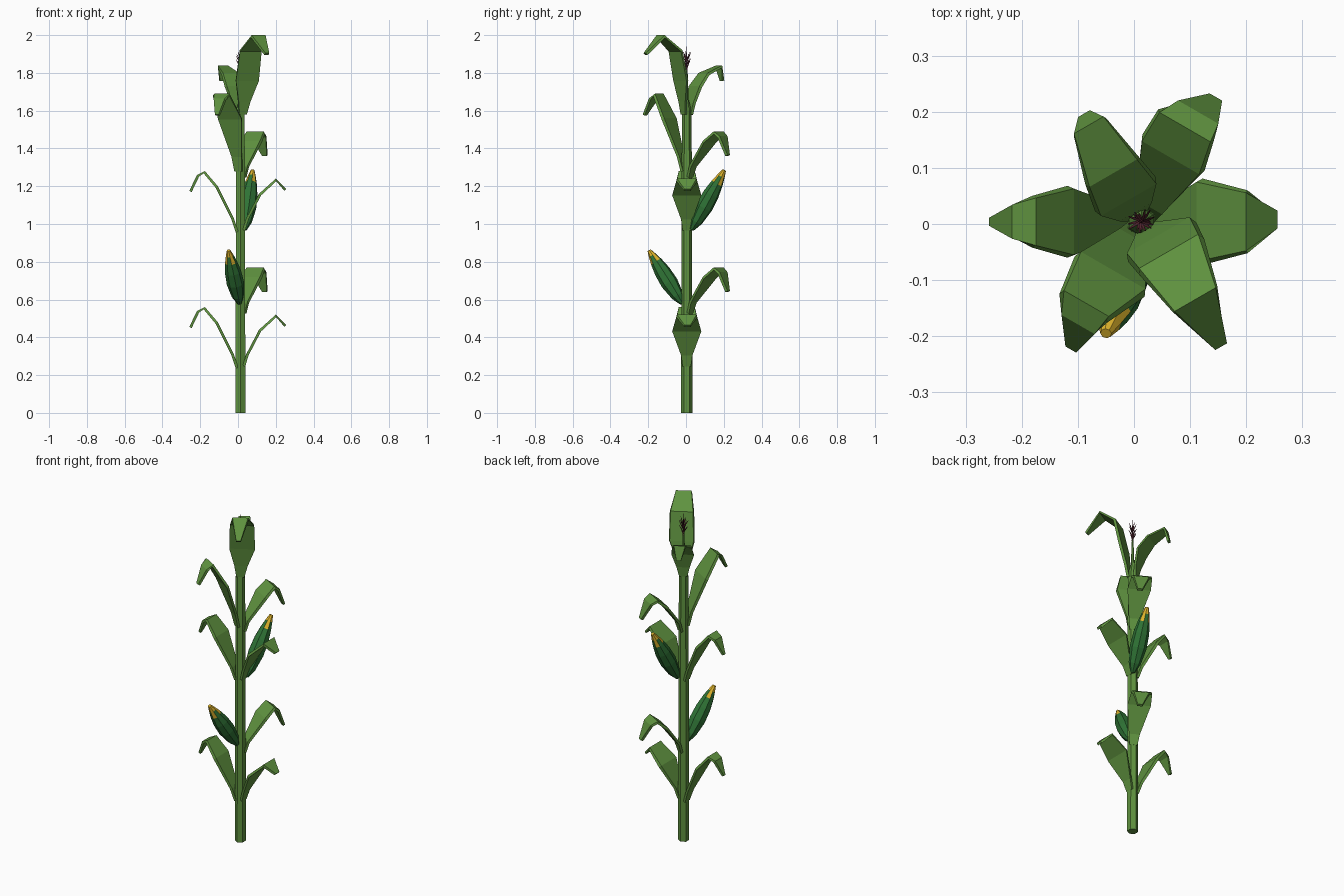
import bpy, bmesh, math, random
from mathutils import Vector, Matrix

cube = bpy.data.objects.get("Cube")
if cube:
    bpy.data.objects.remove(cube, do_unlink=True)

CX, CY = 0.013, 0.004   # stalk axis


def material(name, color):
    m = bpy.data.materials.new(name)
    m.diffuse_color = (*color, 1)
    m.use_nodes = True
    m.node_tree.nodes["Principled BSDF"].inputs["Base Color"].default_value = (*color, 1)
    return m


LEAF = material("leaf green", (0.115, 0.29, 0.05))
HUSK = material("husk green", (0.028, 0.17, 0.036))
SILK = material("silk yellow", (0.72, 0.45, 0.025))
TASSEL = material("tassel maroon", (0.095, 0.02, 0.03))


def make(name, bm, mats):
    bmesh.ops.recalc_face_normals(bm, faces=bm.faces)
    mesh = bpy.data.meshes.new(name)
    bm.to_mesh(mesh)
    bm.free()
    for m in mats:
        mesh.materials.append(m)
    ob = bpy.data.objects.new(name, mesh)
    bpy.context.collection.objects.link(ob)
    return ob


def loft(bm, rings):
    """Skin a row of equal rings and cap both ends."""
    loops = [[bm.verts.new(p) for p in ring] for ring in rings]
    n = len(loops[0])
    for a, b in zip(loops, loops[1:]):
        for i in range(n):
            j = (i + 1) % n
            bm.faces.new((a[i], a[j], b[j], b[i]))
    bm.faces.new(loops[0])
    bm.faces.new(loops[-1])


def turned(bm, profile, sides, matrix):
    """Round part from (height, radius) pairs along local z."""
    rings = []
    for z, r in profile:
        angles = [math.tau * (i + 0.5) / sides for i in range(sides)]
        rings.append([matrix @ Vector((r * math.cos(a), r * math.sin(a), z)) for a in angles])
    loft(bm, rings)


def aim(start, end):
    d = Vector(end) - Vector(start)
    return Matrix.Translation(start) @ d.to_track_quat('Z', 'Y').to_matrix().to_4x4(), d.length


def leaf(name, angle, path, lift=0, thick=0.014):
    """Folded blade: path holds (reach, height, half width, sideways shift)."""
    turn = Matrix.Translation((CX, CY, lift)) @ Matrix.Rotation(math.radians(angle), 4, 'Z')
    bm, rings = bmesh.new(), []
    for i, (r, z, w, shift) in enumerate(path):
        a, b = path[max(i - 1, 0)], path[min(i + 1, len(path) - 1)]
        tangent = Vector((b[0] - a[0], 0, b[1] - a[1])).normalized()
        down = Vector((tangent.z, 0, -tangent.x)) * thick
        top = Vector((r, shift, z))
        side, inner = Vector((0, w, 0)), Vector((0, w * 0.92, 0))
        rings.append([turn @ p for p in (top - inner, top + inner,
                                         top + down + side, top + down - side)])
    loft(bm, rings)
    make(name, bm, [LEAF])


# Stalk: hexagonal stem with a thin shoot carrying the tassel
bm = bmesh.new()
stem = [(0, 0.03), (0.6, 0.029), (1.3, 0.027), (1.6, 0.025), (1.66, 0.01), (1.83, 0.004)]
turned(bm, stem, 6, Matrix.Translation((CX, CY, 0)))
make("stalk", bm, [LEAF])

# Repeating leaf tiers
right = [(0.012, 0.25, 0.022, 0), (0.03, 0.31, 0.03, 0), (0.098, 0.44, 0.077, 0),
         (0.187, 0.52, 0.056, 0), (0.243, 0.465, 0.017, 0.004)]
left = [(0.012, 0.24, 0.022, 0), (0.035, 0.31, 0.03, 0), (0.12, 0.48, 0.064, 0),
        (0.188, 0.56, 0.046, 0), (0.23, 0.54, 0.033, 0), (0.271, 0.455, 0.008, 0)]
back = [(0.012, 0.53, 0.022, 0), (0.03, 0.59, 0.03, 0.002), (0.125, 0.72, 0.064, 0.012),
        (0.185, 0.77, 0.057, 0.017), (0.22, 0.745, 0.045, 0.01), (0.259, 0.645, 0.014, -0.004)]
for tier, lift in (("lower", 0), ("upper", 0.72)):
    leaf(tier + "_left_leaf", 0, right, lift)
    leaf(tier + "_right_leaf", 180, left, lift)
    leaf(tier + "_back_leaf", 60, back, lift)

# Crown leaves
leaf("front_leaf", 240, [(0.012, 1.28, 0.022, 0), (0.03, 1.36, 0.03, 0),
                         (0.1, 1.56, 0.072, 0), (0.175, 1.69, 0.05, -0.012),
                         (0.215, 1.665, 0.037, -0.006), (0.26, 1.58, 0.012, 0.005)])
leaf("top_front_leaf", 300, [(0.012, 1.58, 0.022, 0.002), (0.02, 1.65, 0.036, 0.006),
                             (0.036, 1.76, 0.07, 0.014), (0.07, 1.92, 0.066, 0.016),
                             (0.168, 2.0, 0.046, 0.014), (0.264, 1.905, 0.013, 0.012)])
leaf("top_back_leaf", 120, [(0.012, 1.58, 0.022, 0), (0.02, 1.64, 0.036, 0),
                            (0.045, 1.73, 0.062, 0), (0.1, 1.80, 0.053, 0),
                            (0.196, 1.84, 0.033, -0.005), (0.218, 1.76, 0.013, -0.008)])

# Ears: faceted husks whose ragged rim opens on the silk tip
ear_shape = [(0, 0.012), (0.14, 0.033), (0.38, 0.046), (0.6, 0.043), (0.78, 0.032),
             (0.9, 0.021), (1, 0.01)]
for name, start, end in (("lower_ear", (0.008, -0.02, 0.58), (-0.05, -0.195, 0.86)),
                         ("upper_ear", (0.035, 0.03, 0.97), (0.078, 0.203, 1.285))):
    m, length = aim(start, end)
    bm = bmesh.new()
    turned(bm, [(t * length, r) for t, r in ear_shape], 8, m)
    to_local = m.inverted()
    for i, f in enumerate(bm.faces):
        t = (to_local @ f.calc_center_median()).z / length
        f.material_index = int(t > 0.9 or (t > 0.8 and i % 2 == 0))
    make(name, bm, [HUSK, SILK])

# Tassel: small spray of thin spikes
random.seed(4)
bm = bmesh.new()
for i in range(16):
    a = i * 2.4
    base = Vector((CX, CY, 1.815 + 0.004 * i))
    reach = random.uniform(0.014, 0.027)
    tip = base + Vector((reach * math.cos(a), reach * math.sin(a), random.uniform(0.035, 0.055)))
    m, length = aim(base, tip)
    turned(bm, [(0, 0.003), (length * 0.6, 0.003), (length, 0.001)], 3, m)
turned(bm, [(1.81, 0.005), (1.94, 0.001)], 4, Matrix.Translation((CX, CY, 0)))
make("tassel", bm, [TASSEL])
